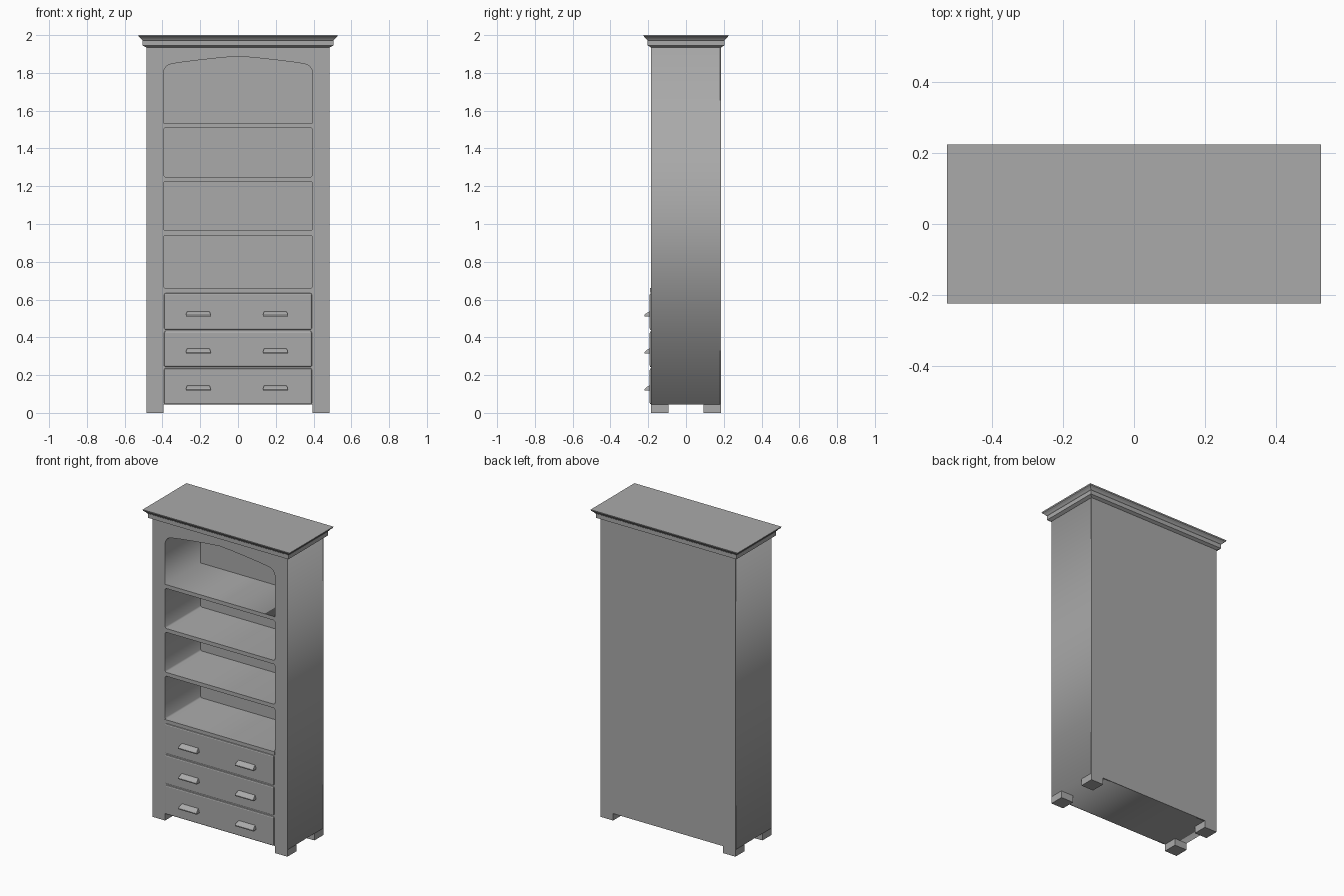
import bpy
import bmesh
import math

cube = bpy.data.objects.get("Cube")
if cube:
    bpy.data.objects.remove(cube, do_unlink=True)

GREY = (0.4, 0.4, 0.4, 1)
paint = bpy.data.materials.new("grey_paint")
paint.use_nodes = True
paint.diffuse_color = GREY
paint.node_tree.nodes["Principled BSDF"].inputs["Base Color"].default_value = GREY

HALF_W, HALF_D = 0.485, 0.185      # carcass half width and half depth
INNER = 0.395                      # half width of the openings
BASE, TOP = 0.045, 1.94


def loft(name, levels):
    """Stack rectangles (x0, x1, y0, y1, z) from bottom to top into a closed solid."""
    bm = bmesh.new()
    rings = [[bm.verts.new(p) for p in ((x0, y0, z), (x1, y0, z), (x1, y1, z), (x0, y1, z))]
             for x0, x1, y0, y1, z in levels]
    for low, high in zip(rings, rings[1:]):
        for i in range(4):
            j = (i + 1) % 4
            bm.faces.new((low[i], low[j], high[j], high[i]))
    bm.faces.new(rings[0][::-1])
    bm.faces.new(rings[-1])
    mesh = bpy.data.meshes.new(name)
    bm.to_mesh(mesh)
    bm.free()
    mesh.materials.append(paint)
    obj = bpy.data.objects.new(name, mesh)
    bpy.context.collection.objects.link(obj)
    return obj


def box(name, x0, x1, y0, y1, z0, z1):
    return loft(name, [(x0, x1, y0, y1, z0), (x0, x1, y0, y1, z1)])


def rounded(z0, z1, r=0.008):
    """Outline of a shelf opening with small chamfered corners."""
    w = INNER
    return [(-w + r, z0), (w - r, z0), (w, z0 + r), (w, z1 - r),
            (w - r, z1), (r - w, z1), (-w, z1 - r), (-w, z0 + r)]


def arched(z0):
    """Outline of the top opening: rounded shoulders and a shallow arch."""
    right = [(INNER, z0)]
    r = 0.05
    for i in range(6):
        a = math.radians(i * 16)
        right.append((INNER - r + r * math.cos(a), 1.798 + r * math.sin(a)))
    for i in range(1, 8):
        t = i / 8
        right.append((0.345 * (1 - t), 1.85 + 0.038 * (0.7 * t + 0.3 * math.sin(t * math.pi / 2))))
    return right + [(0, 1.888)] + [(-x, z) for x, z in reversed(right)]


# Carcass: front outline with four shelf openings, extruded through the depth
back = HALF_D - 0.006
outlines = [[(-HALF_W, BASE), (HALF_W, BASE), (HALF_W, TOP), (-HALF_W, TOP)],
            rounded(0.66, 0.94), rounded(0.965, 1.225), rounded(1.25, 1.51), arched(1.535)]
curve = bpy.data.curves.new("carcass", "CURVE")
curve.dimensions = "2D"
curve.fill_mode = "BOTH"
curve.extrude = (back + HALF_D) / 2
for outline in outlines:
    spline = curve.splines.new("POLY")
    spline.points.add(len(outline) - 1)
    for point, (x, z) in zip(spline.points, outline):
        point.co = (x, z, 0, 1)
    spline.use_cyclic_u = True
curve.materials.append(paint)
carcass = bpy.data.objects.new("carcass", curve)
carcass.rotation_euler.x = math.pi / 2
carcass.location.y = (back - HALF_D) / 2
bpy.context.collection.objects.link(carcass)
bpy.ops.object.select_all(action="DESELECT")
carcass.select_set(True)
bpy.context.view_layer.objects.active = carcass
bpy.ops.object.convert(target="MESH")

box("back_panel", -HALF_W, HALF_W, back, HALF_D, BASE, TOP)

# Feet at the four corners
for x_name, sx in (("left", 1), ("right", -1)):
    for y_name, sy in (("front", -1), ("back", 1)):
        x0, x1 = sorted((sx * INNER, sx * HALF_W))
        y0, y1 = sorted((sy * 0.092, sy * HALF_D))
        box(f"{y_name}_{x_name}_foot", x0, x1, y0, y1, 0, BASE)

# Stepped cornice
steps = [(1.935, 0.001), (1.943, 0.016), (1.945, 0.02), (1.972, 0.02), (1.975, 0.024),
         (1.983, 0.03), (1.992, 0.041), (2.0, 0.043)]
loft("cornice", [(-HALF_W - o, HALF_W + o, -HALF_D - o * 0.93, HALF_D + o * 0.93, z)
                 for z, o in steps])

# Lip of the lowest shelf
box("shelf_lip", -INNER, INNER, -0.191, -0.17, 0.637, 0.66)

# Drawers with bevelled fronts and cup handles
for n, (z0, z1) in enumerate(((0.045, 0.236), (0.242, 0.432), (0.438, 0.634)), 1):
    front = box(f"drawer_front_{n}", -0.391, 0.391, -0.192, -0.165, z0, z1)
    bevel = front.modifiers.new("edge", "BEVEL")
    bevel.width = 0.008
    bevel.segments = 2
    z = 0.119 + (n - 1) * 0.196
    for side, x in (("left", 0.198), ("right", -0.21)):
        loft(f"{side}_handle_{n}", [(x - w, x + w, -0.19 - d, -0.185, z + h) for h, w, d in
             ((0, 0.066, 0.031), (0.006, 0.066, 0.031), (0.014, 0.064, 0.023),
              (0.022, 0.061, 0.012), (0.027, 0.059, 0.002))])
